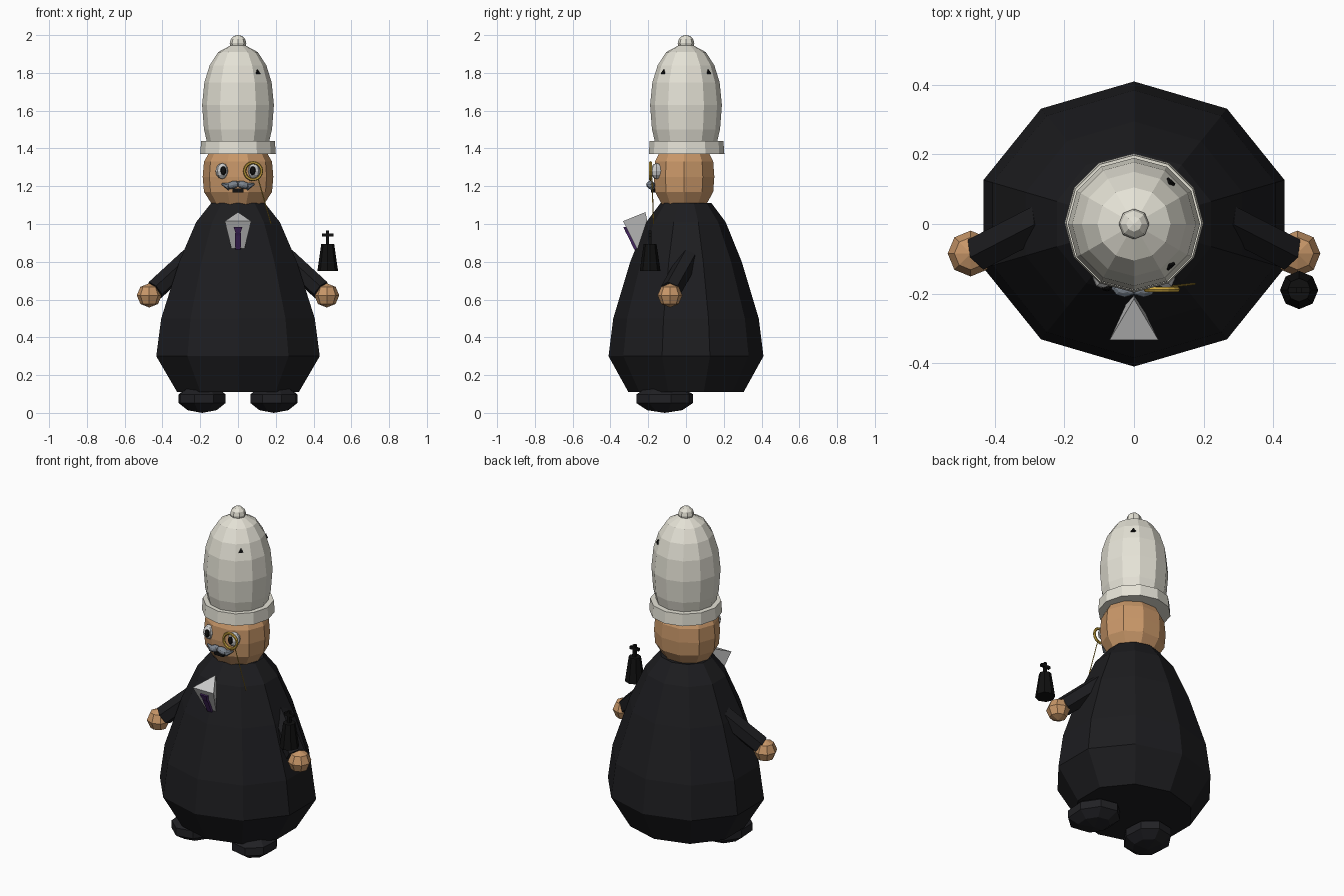
import bpy, bmesh
from math import cos, sin, pi, radians
from mathutils import Vector, Matrix

if "Cube" in bpy.data.objects:
    bpy.data.objects.remove(bpy.data.objects["Cube"])


def mat(name, rgb):
    m = bpy.data.materials.new(name)
    m.diffuse_color = (*rgb, 1)
    m.use_nodes = True
    m.node_tree.nodes["Principled BSDF"].inputs["Base Color"].default_value = m.diffuse_color
    return m


BLACK = mat("black_cloth", (0.012, 0.012, 0.014))
SHOE = mat("shoe_black", (0.015, 0.015, 0.018))
INK = mat("ink", (0.005, 0.005, 0.005))
SKIN = mat("skin", (0.58, 0.31, 0.14))
IVORY = mat("ivory", (0.78, 0.76, 0.67))
WHITE = mat("white", (0.8, 0.8, 0.8))
GOLD = mat("gold", (0.6, 0.38, 0.05))
GREY = mat("hair_grey", (0.2, 0.23, 0.27))
PURPLE = mat("purple", (0.06, 0.02, 0.12))


def finish(name, bm, material):
    bmesh.ops.recalc_face_normals(bm, faces=bm.faces)
    me = bpy.data.meshes.new(name)
    bm.to_mesh(me)
    bm.free()
    me.materials.append(material)
    ob = bpy.data.objects.new(name, me)
    bpy.context.collection.objects.link(ob)
    return ob


def loft(name, rings, material):
    """Skin a list of equal-length point loops and cap both ends."""
    bm = bmesh.new()
    loops = [[bm.verts.new(p) for p in r] for r in rings]
    n = len(loops[0])
    for a, b in zip(loops, loops[1:]):
        for i in range(n):
            j = (i + 1) % n
            bm.faces.new((a[i], a[j], b[j], b[i]))
    bm.faces.new(loops[0])
    bm.faces.new(loops[-1])
    return finish(name, bm, material)


def lathe(name, profile, sides, material, sx=1, sy=1, c=(0, 0), start=pi / 2):
    ang = [start + 2 * pi * i / sides for i in range(sides)]
    return loft(name, [[(c[0] + r * sx * cos(a), c[1] + r * sy * sin(a), z) for a in ang]
                       for r, z in profile], material)


def ball(name, loc, size, material, u=8, v=6, rot=Matrix()):
    bm = bmesh.new()
    m = Matrix.Translation(loc) @ rot @ Matrix.Diagonal((*size, 1))
    bmesh.ops.create_uvsphere(bm, u_segments=u, v_segments=v, radius=1, matrix=m)
    return finish(name, bm, material)


def rod(name, p, q, r1, r2, sides, material):
    p, q = Vector(p), Vector(q)
    bm = bmesh.new()
    m = Matrix.Translation((p + q) / 2) @ (q - p).to_track_quat('Z', 'Y').to_matrix().to_4x4()
    bmesh.ops.create_cone(bm, cap_ends=True, segments=sides, radius1=r1, radius2=r2,
                          depth=(q - p).length, matrix=m)
    return finish(name, bm, material)


def box(name, loc, size, material):
    bm = bmesh.new()
    bmesh.ops.create_cube(bm, size=1, matrix=Matrix.Translation(loc) @ Matrix.Diagonal((*size, 1)))
    return finish(name, bm, material)


# Robe and head
lathe("robe", [(0.305, 0.11), (0.41, 0.30), (0.385, 0.50), (0.295, 0.80), (0.21, 1.01), (0.135, 1.11)],
      10, BLACK, sx=1.11)
lathe("head", [(0.09, 1.07), (0.135, 1.10), (0.18, 1.17), (0.187, 1.25), (0.18, 1.33), (0.14, 1.40)],
      10, SKIN, sy=0.9, c=(0, -0.01), start=0)

# Tall hat with band, knob and dark specks
lathe("hat_band", [(0.2, 1.37), (0.195, 1.44)], 12, IVORY, c=(0, 0.003))
lathe("hat_crown", [(0.163, 1.43), (0.18, 1.50), (0.19, 1.63), (0.178, 1.75), (0.15, 1.84),
                    (0.105, 1.91), (0.04, 1.945)], 12, IVORY)
ball("hat_knob", (0, 0, 1.957), (0.044, 0.044, 0.044), IVORY)
for s in (-1, 1):
    out = Vector((0.1, s * 0.11, 0.05)).normalized()
    p = Vector((0.1, s * 0.115, 1.80))
    rod("hat_speck", p - out * 0.012, p + out * 0.012, 0.02, 0.016, 3, INK)

# Eyes, monocle and cord
for s in (-1, 1):
    ball("eye", (s * 0.083, -0.155, 1.28), (0.036, 0.034, 0.042), WHITE)
    ball("pupil", (s * 0.078, -0.182, 1.282), (0.016, 0.012, 0.024), INK)
bpy.ops.mesh.primitive_torus_add(major_segments=16, minor_segments=6, major_radius=0.045,
                                 minor_radius=0.008, location=(0.08, -0.188, 1.28),
                                 rotation=(radians(90), 0, 0))
ring = bpy.context.object
ring.name = "monocle_ring"
ring.data.materials.append(GOLD)
rod("monocle_cord", (0.105, -0.18, 1.245), (0.175, -0.172, 1.0), 0.003, 0.003, 4, GOLD)

# Moustache and mouth
for s in (-1, 1):
    ball("moustache_inner", (s * 0.027, -0.187, 1.207), (0.036, 0.024, 0.02), GREY,
         rot=Matrix.Rotation(s * radians(15), 4, 'Y'))
    rod("moustache_tip", (s * 0.045, -0.182, 1.197), (s * 0.086, -0.168, 1.212), 0.02, 0.004, 6, GREY)
box("mouth", (0, -0.17, 1.178), (0.06, 0.03, 0.02), INK)

# Three-sided collar wedge with tie
loft("collar", [[(-0.035, -0.26, 0.87), (0.035, -0.26, 0.87), (0, -0.18, 0.90)],
                [(-0.07, -0.333, 1.015), (0.07, -0.333, 1.015), (0, -0.215, 1.063)]], WHITE)
loft("tie", [[(s * w, y + d, z) for s, d in ((-1, -0.012), (1, -0.012), (1, 0.012), (-1, 0.012))]
             for w, y, z in ((0.014, -0.262, 0.865), (0.017, -0.298, 0.94),
                             (0.014, -0.307, 0.955), (0.024, -0.32, 0.985))], PURPLE)

# Arms, hands and shoes
for s in (-1, 1):
    rod("arm", (s * 0.255, 0.015, 0.82), (s * 0.44, -0.08, 0.65), 0.056, 0.056, 6, BLACK)
    ball("hand", (s * 0.47, -0.085, 0.622), (0.066, 0.066, 0.064), SKIN, 8, 4)
    ball("shoe", (s * 0.19, -0.113, 0.075), (0.135, 0.163, 0.075), SHOE, 8, 5,
         Matrix.Rotation(s * radians(15), 4, 'Z'))

# Hand bell topped with a cross
lathe("bell", [(0.055, 0.75), (0.034, 0.895)], 8, INK, c=(0.475, -0.19))
box("cross_upright", (0.475, -0.19, 0.928), (0.016, 0.016, 0.076), INK)
box("cross_bar", (0.475, -0.19, 0.943), (0.06, 0.016, 0.016), INK)
